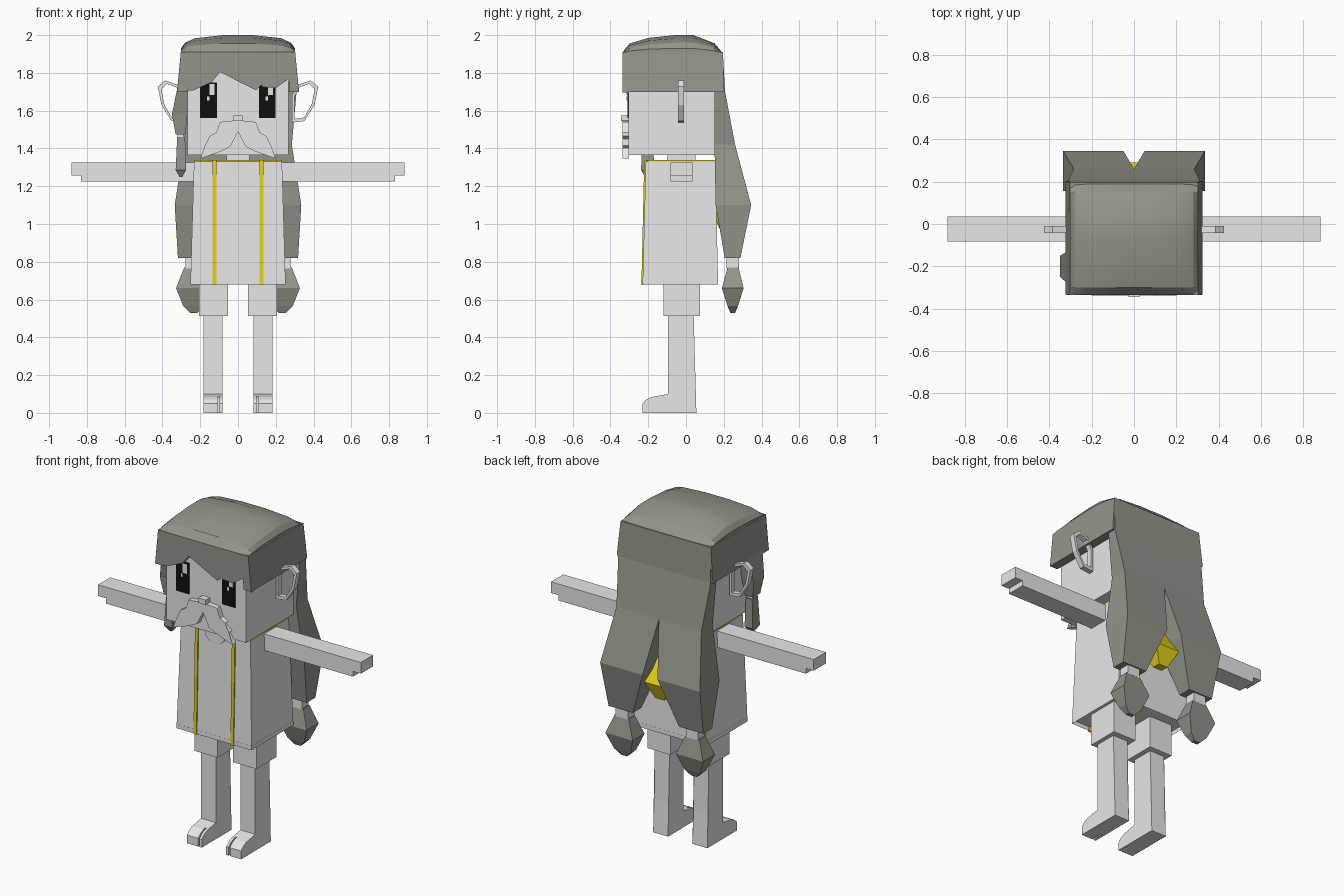
import bpy, bmesh

cube = bpy.data.objects.get("Cube")
if cube:
    bpy.data.objects.remove(cube, do_unlink=True)


def material(name, r, g, b):
    m = bpy.data.materials.new(name)
    m.use_nodes = True
    m.diffuse_color = (r, g, b, 1)
    m.node_tree.nodes["Principled BSDF"].inputs["Base Color"].default_value = (r, g, b, 1)
    return m


PALE = material("pale grey", .8, .8, .8)
HAIR = material("grey green hair", .29, .305, .255)
GOLD = material("gold", .8, .65, .01)
BLACK = material("black", .005, .005, .005)


def finish(name, bm, mat, mirror=False):
    bmesh.ops.recalc_face_normals(bm, faces=bm.faces)
    mesh = bpy.data.meshes.new(name)
    bm.to_mesh(mesh)
    bm.free()
    mesh.materials.append(mat)
    ob = bpy.data.objects.new(name, mesh)
    bpy.context.collection.objects.link(ob)
    if mirror:
        ob.modifiers.new("mirror", "MIRROR").use_mirror_merge = False
    return ob


def skin(rings):
    """Bridge closed rings of points and cap both ends."""
    bm = bmesh.new()
    loops = [[bm.verts.new(p) for p in ring] for ring in rings]
    for a, b in zip(loops, loops[1:]):
        for i in range(len(a)):
            j = (i + 1) % len(a)
            bm.faces.new((a[i], a[j], b[j], b[i]))
    caps = [bm.faces.new(loops[0]), bm.faces.new(loops[-1])]
    if len(loops[0]) > 4:
        bmesh.ops.triangulate(bm, faces=caps)
    return bm


def loft(name, levels, mat, mirror=False):
    """Stack of rectangles, each z, x0, x1, y0, y1."""
    rings = [[(a, c, z), (b, c, z), (b, d, z), (a, d, z)] for z, a, b, c, d in levels]
    return finish(name, skin(rings), mat, mirror)


def box(name, x0, x1, y0, y1, z0, z1, mat, mirror=False):
    return loft(name, [(z0, x0, x1, y0, y1), (z1, x0, x1, y0, y1)], mat, mirror)


def plate(name, pts, y0, y1, mat, mirror=False):
    """Outline in x, z pushed along y."""
    return finish(name, skin([[(x, y, z) for x, z in pts] for y in (y0, y1)]), mat, mirror)


def slab(name, pts, x0, x1, mat, mirror=False):
    """Outline in y, z pushed along x."""
    return finish(name, skin([[(x, y, z) for y, z in pts] for x in (x0, x1)]), mat, mirror)


# Legs, split toes and shorts
slab("leg", [(-.16, 0), (.055, 0), (.045, .2), (.04, .54), (-.095, .54),
             (-.095, .1), (-.16, .088)], .082, .182, PALE, True)
toe = [(-.23, 0), (-.16, 0), (-.16, .088), (-.18, .085), (-.21, .07), (-.23, .05)]
slab("big_toe", toe, .082, .098, PALE, True)
slab("small_toes", toe, .106, .182, PALE, True)
box("shorts_leg", .052, .207, -.12, .075, .512, .72, PALE, True)

# Coat with a recessed underside
bm = skin([[(-w, f, z), (w, f, z), (w, b, z), (-w, b, z)]
           for z, w, f, b in ((.68, .252, -.23, .17), (1.33, .233, -.213, .155))])
bm.faces.ensure_lookup_table()
under = min(bm.faces, key=lambda f: f.calc_center_median().z)
bmesh.ops.inset_region(bm, faces=[under], thickness=.015)
bmesh.ops.translate(bm, verts=under.verts, vec=(0, 0, .025))
finish("coat", bm, PALE)
loft("coat_stripe", [(.678, .114, .134, -.236, -.225),
                     (1.338, .114, .134, -.221, -.205)], GOLD, True)
box("collar_trim", -.232, .232, -.205, .153, 1.33, 1.339, GOLD)
plate("neckline", [(-.07, 1.33), (-.06, 1.285), (-.03, 1.258), (0, 1.25),
                   (.03, 1.258), (.06, 1.285), (.07, 1.33)], -.221, -.213, PALE)
box("neck", -.06, .06, -.1, .05, 1.3, 1.38, PALE)
loft("hood_tip", [(.93, -.03, .03, .2, .25), (1.03, -.08, .08, .15, .29),
                  (1.17, -.1, .1, .15, .21)], GOLD)

# Arms with a stepped hand
plate("arm", [(.22, 1.225), (.83, 1.225), (.83, 1.257), (.882, 1.257),
              (.882, 1.325), (.22, 1.325)], -.082, .035, PALE, True)

# Head and face
box("head", -.268, .268, -.305, .15, 1.365, 1.93, PALE)
for side, x in (("right", -.2), ("left", .11)):
    box(side + "_eye", x, x + .088, -.311, -.304, 1.56, 1.748, BLACK)
    box(side + "_eye_glint", x + .048, x + .076, -.314, -.31, 1.682, 1.74, PALE)
    box(side + "_eye_small_glint", x + .036, x + .048, -.314, -.31, 1.655, 1.676, PALE)
box("nose", -.025, .025, -.345, -.3, 1.545, 1.575, PALE)
plate("moustache", [(0, 1.55), (.095, 1.54), (.115, 1.485), (.15, 1.465), (.13, 1.45),
                    (.175, 1.415), (.16, 1.402), (.2, 1.347), (.13, 1.37), (.09, 1.385),
                    (.04, 1.41), (0, 1.49)], -.337, -.303, PALE, True)

# Loop-shaped ears
outer = [(.285, 1.68), (.32, 1.737), (.385, 1.76), (.425, 1.727), (.405, 1.63),
         (.352, 1.545), (.285, 1.537)]
cx, cz = .345, 1.655
inner = [(cx + (x - cx) * .76, cz + (z - cz) * .83) for x, z in outer]
rings = []
for (a, b), (c, d) in zip(outer, inner):
    rings.append([(a, -.043, b), (a, -.01, b), (c, -.01, d), (c, -.043, d)])
bm = skin(rings + rings[:1])
bmesh.ops.remove_doubles(bm, verts=bm.verts, dist=.0001)
ends = {}
for f in bm.faces:
    ends.setdefault(frozenset(v.index for v in f.verts), []).append(f)
bmesh.ops.delete(bm, geom=[f for fs in ends.values() if len(fs) > 1 for f in fs],
                 context="FACES_ONLY")
finish("ear_loop", bm, PALE, True)

# Domed crown of the hair
arch = [(-.325, 1.88), (-.335, 1.91), (-.3, 1.955), (-.2, 1.985), (-.06, 2.0),
        (.04, 2.0), (.15, 1.957), (.19, 1.91), (.195, 1.88)]
rings = []
for x, f in ((-.302, .3), (-.28, .6), (-.23, .83), (-.08, 1), (.08, 1),
             (.23, .83), (.28, .6), (.302, .3)):
    rings.append([(x, y, 1.9 + (z - 1.9) * f if z > 1.9 else z) for y, z in arch])
crown = finish("hair_crown", skin(rings), HAIR)
bpy.ops.object.select_all(action="DESELECT")
crown.select_set(True)
bpy.context.view_layer.objects.active = crown
bpy.ops.object.shade_smooth_by_angle(angle=.45)

# Fringe with a parted notch and a curl
plate("fringe", [(-.303, 1.91), (-.32, 1.71), (-.24, 1.706), (-.14, 1.75), (-.095, 1.805),
                 (-.07, 1.855), (-.025, 1.89), (-.005, 1.875), (0, 1.82), (.045, 1.745),
                 (.095, 1.708), (.068, 1.775), (.064, 1.83), (.08, 1.885), (.1, 1.9),
                 (.09, 1.84), (.1, 1.77), (.13, 1.725), (.2, 1.72), (.265, 1.765),
                 (.322, 1.695), (.303, 1.91)], -.335, -.304, HAIR)
loft("side_hair", [(1.7, .27, .323, -.334, .203), (1.91, .265, .303, -.334, .195)],
     HAIR, True)

# Long back hair parting into two tied tails
loft("back_hair", [(1.42, -.285, .285, .151, .26), (1.7, -.31, .31, .151, .207),
                   (1.91, -.3, .3, .14, .195)], HAIR)
loft("hair_tail", [(.82, .155, .318, .205, .288), (1.1, .05, .335, .157, .345),
                   (1.42, 0, .285, .151, .26)], HAIR, True)
box("tail_tie", .195, .278, .215, .28, .765, .825, PALE, True)
loft("tail_tuft", [(.53, .215, .255, .235, .26), (.565, .18, .29, .22, .275),
                   (.66, .145, .328, .19, .305), (.77, .19, .285, .22, .278)], HAIR, True)

# Single side lock with its tie
loft("side_lock", [(1.475, -.33, -.278, -.24, -.17), (1.58, -.35, -.268, -.25, -.15),
                   (1.75, -.315, -.268, -.28, -.13)], HAIR)
box("lock_tie", -.32, -.285, -.23, -.18, 1.45, 1.48, PALE)
loft("lock_end", [(1.25, -.31, -.295, -.215, -.195), (1.285, -.33, -.275, -.238, -.168),
                  (1.46, -.322, -.28, -.23, -.175)], HAIR)
